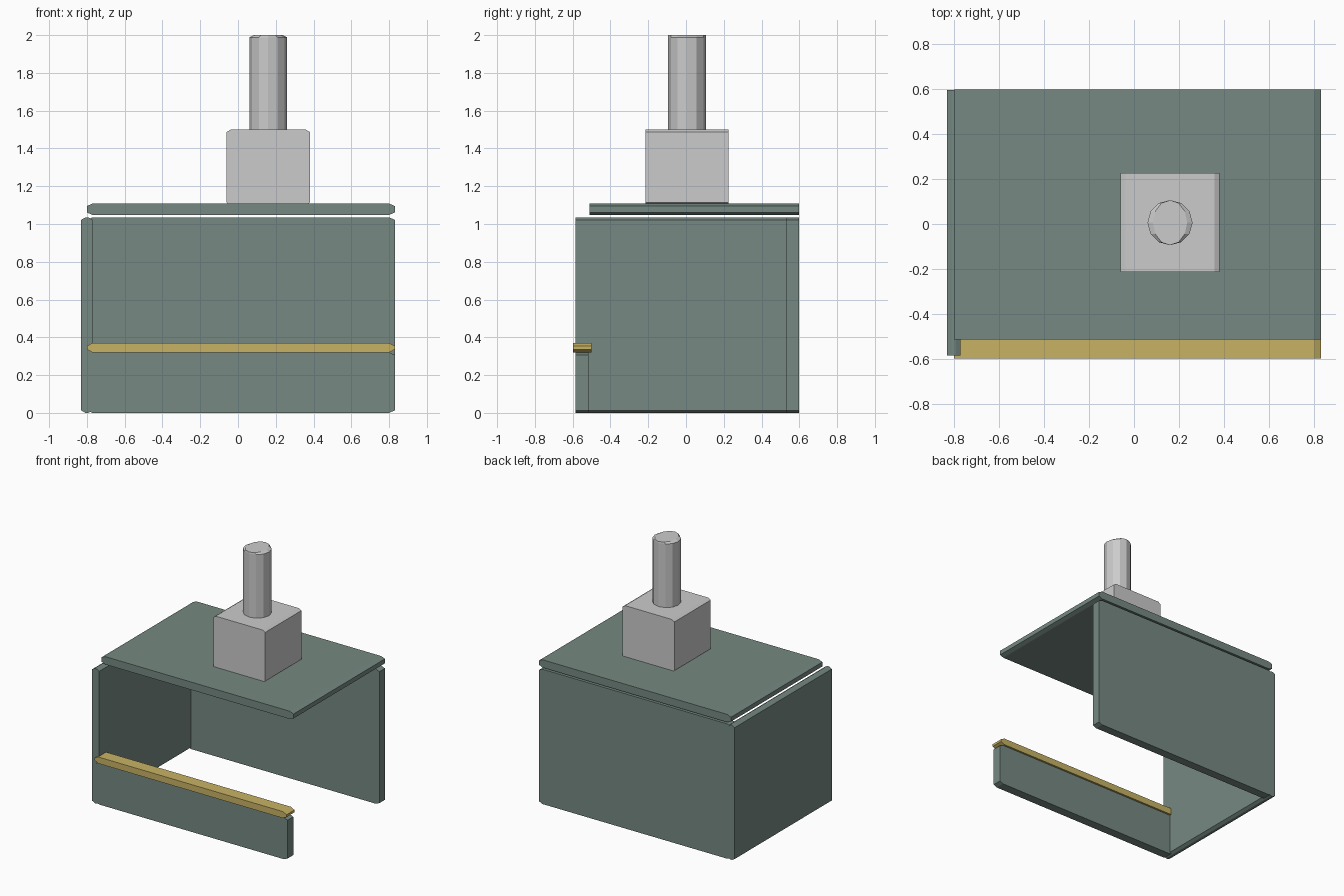
import bpy, bmesh, math

if "Cube" in bpy.data.objects:
    bpy.data.objects.remove(bpy.data.objects["Cube"])


def material(name, rgb):
    m = bpy.data.materials.new(name)
    m.diffuse_color = (*rgb, 1)
    m.use_nodes = True
    m.node_tree.nodes["Principled BSDF"].inputs["Base Color"].default_value = m.diffuse_color
    return m


green = material("green_panel", (0.18, 0.25, 0.22))
gold = material("gold_trim", (0.58, 0.45, 0.13))


def finish(name, bm, mat):
    bmesh.ops.recalc_face_normals(bm, faces=bm.faces)
    mesh = bpy.data.meshes.new(name)
    bm.to_mesh(mesh)
    bm.free()
    ob = bpy.data.objects.new(name, mesh)
    bpy.context.collection.objects.link(ob)
    if mat:
        mesh.materials.append(mat)
    return ob


def panel(name, x, y, z, mat=None, cx=0.03, cz=0.013):
    """Box whose four edges along y are chamfered by cx across and cz in height."""
    (x0, x1), (z0, z1) = x, z
    outline = [(x0 + cx, z0), (x1 - cx, z0), (x1, z0 + cz), (x1, z1 - cz),
               (x1 - cx, z1), (x0 + cx, z1), (x0, z1 - cz), (x0, z0 + cz)]
    bm = bmesh.new()
    face = bm.faces.new([bm.verts.new((px, y[0], pz)) for px, pz in outline])
    ext = bmesh.ops.extrude_face_region(bm, geom=[face], use_keep_orig=True)
    moved = [v for v in ext["geom"] if isinstance(v, bmesh.types.BMVert)]
    bmesh.ops.translate(bm, verts=moved, vec=(0, y[1] - y[0], 0))
    return finish(name, bm, mat)


# Open booth: left, back and low front walls, counter ledge and roof
panel("left_wall", (-0.83, -0.77), (-0.584, 0.595), (0, 1.035), green, cx=0.022)
panel("back_wall", (-0.80, 0.83), (0.53, 0.597), (0, 1.035), green)
panel("front_wall", (-0.80, 0.83), (-0.585, -0.515), (0, 0.32), green)
panel("counter_ledge", (-0.80, 0.83), (-0.597, -0.50), (0.32, 0.37), gold, cz=0.016)
panel("roof", (-0.80, 0.83), (-0.512, 0.597), (1.048, 1.108), green)

# Chimney block
panel("chimney_block", (-0.06, 0.38), (-0.214, 0.226), (1.10, 1.50), cx=0.022)

# Twelve-sided pipe, its rim chamfered across x only
bm = bmesh.new()
rings = []
for rx, z in ((0.10, 1.49), (0.10, 1.988), (0.076, 2.0)):
    rings.append([bm.verts.new((0.16 + rx * math.cos(i * math.pi / 6),
                                0.006 + 0.10 * math.sin(i * math.pi / 6), z))
                  for i in range(12)])
for a, b in zip(rings, rings[1:]):
    for i in range(12):
        j = (i + 1) % 12
        bm.faces.new((a[i], a[j], b[j], b[i]))
bm.faces.new(rings[0][::-1])
bm.faces.new(rings[-1])
finish("chimney_pipe", bm, None)
